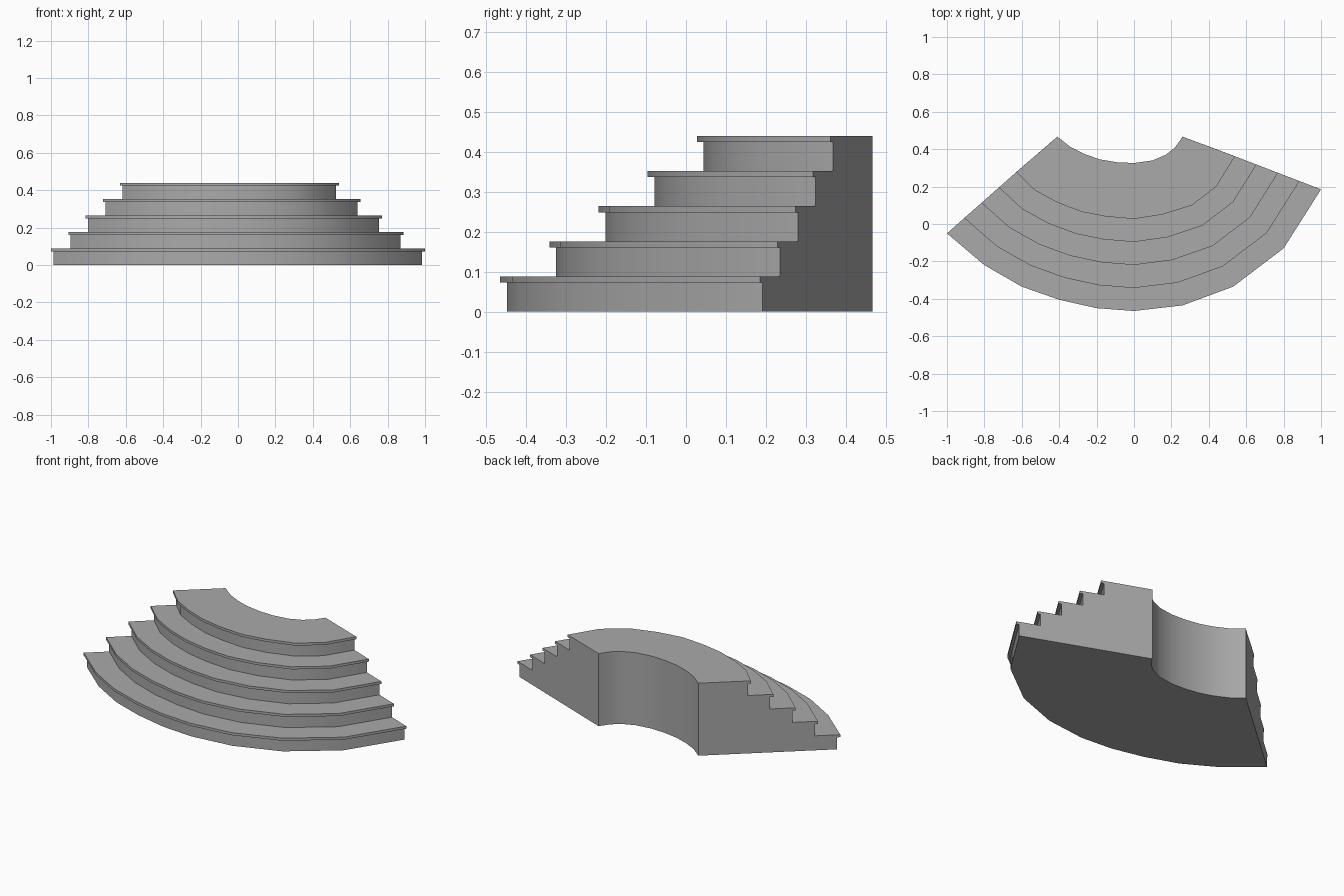
import bpy, bmesh, math
from mathutils import Vector

cube = bpy.data.objects.get("Cube")
if cube:
    bpy.data.objects.remove(cube, do_unlink=True)

STEPS, RISE, TREAD, SETBACK = 5, 0.088, 0.0155, 0.14

# Plan curves: lowest nosing, highest nosing and the concave back wall
outer = [(-1, -.05), (-.8, -.22), (-.6, -.335), (-.4, -.405), (-.2, -.45),
         (0, -.465), (.26, -.435), (.53, -.335), (.8, -.13), (1, .185)]
upper = [(-.63, .277), (-.53, .18), (-.41, .115), (-.28, .065), (-.15, .04),
         (0, .027), (.15, .05), (.31, .1), (.44, .2), (.54, .362)]
inner = [(-.41, .467), (-.34, .412), (-.26, .372), (-.18, .345), (-.09, .33),
         (0, .326), (.1, .34), (.17, .37), (.22, .41), (.26, .467)]

# Stair cross-section as (step position, height); None marks the back wall
profile = []
for k in range(STEPS):
    top = (k + 1) * RISE
    profile += [(k + SETBACK, k * RISE), (k + SETBACK, top - TREAD),
                (k, top - TREAD), (k, top)]
profile += [(None, STEPS * RISE), (None, 0)]

# Sweep the cross-section from the right end to the left end
bm = bmesh.new()
columns = []
for a, b, c in zip(outer, upper, inner):
    a, b, c = Vector(a), Vector(b), Vector(c)
    column = []
    for t, z in profile:
        if t is None:
            p = c
        elif t <= STEPS - 1:
            p = a.lerp(b, t / (STEPS - 1))
        else:
            # the top riser sits a little behind the highest nosing
            p = b + (b - a) * (t / (STEPS - 1) - 1)
        column.append(bm.verts.new((p.x, p.y, z)))
    columns.append(column)
n = len(profile)
for left, right in zip(columns, columns[1:]):
    for i in range(n):
        j = (i + 1) % n
        bm.faces.new((left[i], right[i], right[j], left[j]))

# Close both ends
bm.faces.new(columns[0])
bm.faces.new(columns[-1][::-1])
bmesh.ops.recalc_face_normals(bm, faces=bm.faces)

mesh = bpy.data.meshes.new("curved_steps")
bm.to_mesh(mesh)
bm.free()
steps = bpy.data.objects.new("curved_steps", mesh)
bpy.context.collection.objects.link(steps)

# Plain grey stone
grey = (0.4, 0.4, 0.4, 1)
mat = bpy.data.materials.new("grey_stone")
mat.use_nodes = True
mat.diffuse_color = grey
mat.node_tree.nodes["Principled BSDF"].inputs["Base Color"].default_value = grey
mesh.materials.append(mat)

bpy.ops.object.select_all(action='DESELECT')
steps.select_set(True)
bpy.context.view_layer.objects.active = steps
bpy.ops.object.shade_smooth_by_angle(angle=math.radians(30))
